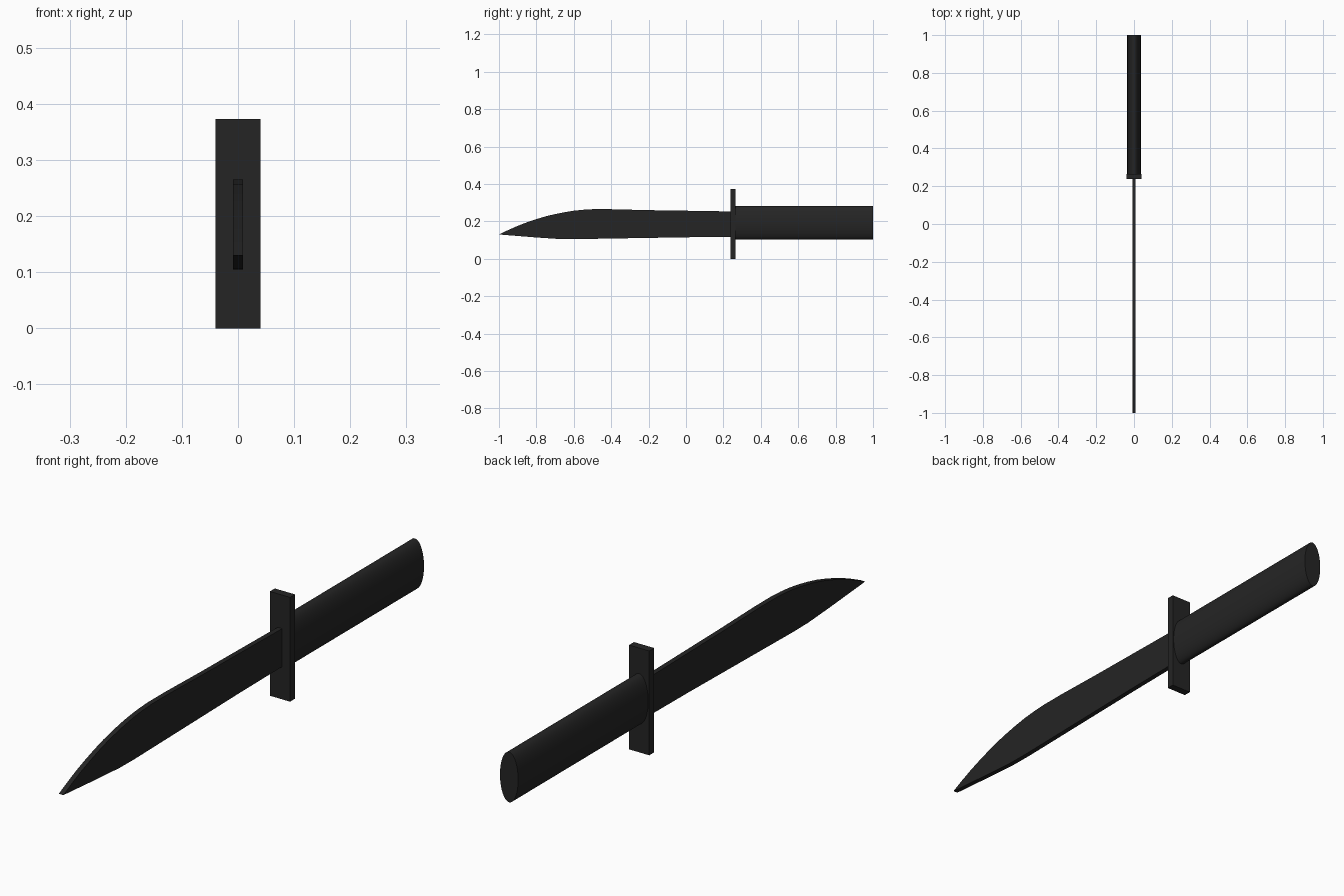
import bpy, bmesh
from math import cos, sin, pi

if "Cube" in bpy.data.objects:
    bpy.data.objects.remove(bpy.data.objects["Cube"])

dark = bpy.data.materials.new("dark_finish")
dark.diffuse_color = (0.018, 0.018, 0.018, 1)
dark.use_nodes = True
dark.node_tree.nodes["Principled BSDF"].inputs["Base Color"].default_value = dark.diffuse_color


def finish(name, bm):
    bmesh.ops.recalc_face_normals(bm, faces=bm.faces)
    mesh = bpy.data.meshes.new(name)
    bm.to_mesh(mesh)
    bm.free()
    mesh.materials.append(dark)
    obj = bpy.data.objects.new(name, mesh)
    bpy.context.collection.objects.link(obj)
    return obj


def extrude(name, points, offset):
    """Fill a closed outline and push it along the offset to make a solid."""
    bm = bmesh.new()
    face = bm.faces.new([bm.verts.new(p) for p in points])
    result = bmesh.ops.extrude_face_region(bm, geom=[face], use_keep_orig=True)
    verts = [g for g in result["geom"] if isinstance(g, bmesh.types.BMVert)]
    bmesh.ops.translate(bm, verts=verts, vec=offset)
    return finish(name, bm)


# Blade: side outline (y, z) with a curved spine, constant thickness
spine = [(-1.0, 0.13), (-0.95, 0.154), (-0.9, 0.176), (-0.85, 0.195),
         (-0.8, 0.212), (-0.75, 0.227), (-0.7, 0.239), (-0.65, 0.249),
         (-0.6, 0.257), (-0.55, 0.262), (-0.5, 0.265), (-0.4, 0.265),
         (-0.2, 0.26), (0.0, 0.257), (0.25, 0.253)]
edge = [(0.25, 0.117), (0.0, 0.115), (-0.3, 0.11), (-0.6, 0.105),
        (-0.68, 0.106), (-0.8, 0.114)]
extrude("blade", [(-0.009, y, z) for y, z in spine + edge], (0.018, 0, 0))

# Cross guard: flat upright bar
extrude("guard", [(x, 0.237, z) for x, z in
                  [(-0.04, 0), (0.04, 0), (0.04, 0.373), (-0.04, 0.373)]],
        (0, 0.028, 0))

# Handle: oval rod
sides = 48
oval = [(0.036 * cos(2 * pi * i / sides), 0.25,
         0.192 + 0.09 * sin(2 * pi * i / sides)) for i in range(sides)]
handle = extrude("handle", oval, (0, 0.75, 0))
bpy.context.view_layer.objects.active = handle
handle.select_set(True)
bpy.ops.object.shade_smooth_by_angle(angle=pi / 6)
